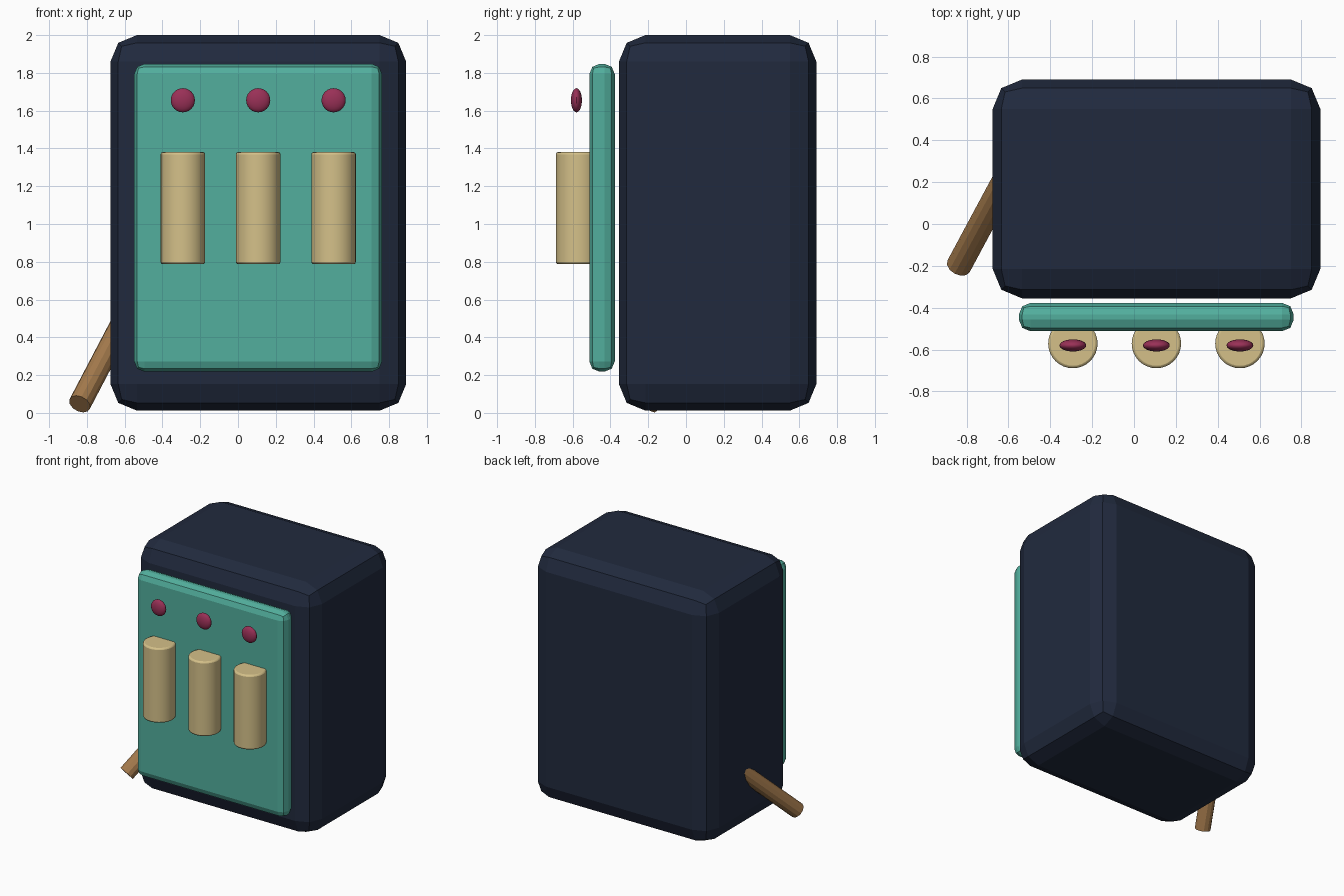
import bpy
from mathutils import Vector

if "Cube" in bpy.data.objects:
    bpy.data.objects.remove(bpy.data.objects["Cube"])


def material(name, rgb):
    m = bpy.data.materials.new(name)
    m.diffuse_color = (*rgb, 1)
    m.use_nodes = True
    m.node_tree.nodes["Principled BSDF"].inputs["Base Color"].default_value = m.diffuse_color
    return m


NAVY = material("navy", (0.015, 0.023, 0.048))
TEAL = material("teal", (0.085, 0.43, 0.34))
CREAM = material("cream", (0.66, 0.53, 0.25))
MAGENTA = material("magenta", (0.32, 0.03, 0.095))
BROWN = material("brown", (0.38, 0.20, 0.075))


def finish(name, mat, bevel=0, segments=2, smooth=False):
    ob = bpy.context.object
    ob.name = name
    ob.data.materials.append(mat)
    bpy.ops.object.transform_apply(location=False, rotation=False, scale=True)
    if smooth:
        bpy.ops.object.shade_smooth_by_angle()
    if bevel:
        mod = ob.modifiers.new("bevel", "BEVEL")
        mod.width, mod.segments = bevel, segments
        mod.limit_method = "ANGLE"
        mod.angle_limit = 0.8
    return ob


def box(name, lo, hi, mat, bevel):
    lo, hi = Vector(lo), Vector(hi)
    bpy.ops.mesh.primitive_cube_add(size=1, location=(lo + hi) / 2)
    bpy.context.object.scale = hi - lo
    return finish(name, mat, bevel)


# Cabinet and floating front panel
box("cabinet", (-0.675, -0.355, 0.012), (0.89, 0.69, 2.0), NAVY, 0.14)
box("front_panel", (-0.55, -0.512, 0.218), (0.763, -0.377, 1.848), TEAL, 0.055)

# Three reels, each with a button above
for i in range(3):
    x = 0.107 + (i - 1) * 0.399
    bpy.ops.mesh.primitive_cylinder_add(
        vertices=32, radius=0.118, depth=0.594, location=(x, -0.571, 1.084))
    finish(f"reel_{i + 1}", CREAM, 0.012, 2, smooth=True)
    bpy.ops.mesh.primitive_uv_sphere_add(
        segments=24, ring_count=12, radius=1, location=(x, -0.58, 1.655))
    bpy.context.object.scale = (0.064, 0.029, 0.064)
    finish(f"button_{i + 1}", MAGENTA, smooth=True)

# Slanted lever running into the cabinet's left side
start = Vector((-0.838, -0.202, 0.047))
axis = Vector((0.22, 0.41, 0.42)).normalized()
length = 0.75
bpy.ops.mesh.primitive_cylinder_add(
    vertices=12, radius=0.06, depth=length, location=start + axis * length / 2,
    rotation=axis.to_track_quat("Z", "Y").to_euler())
finish("lever", BROWN)
